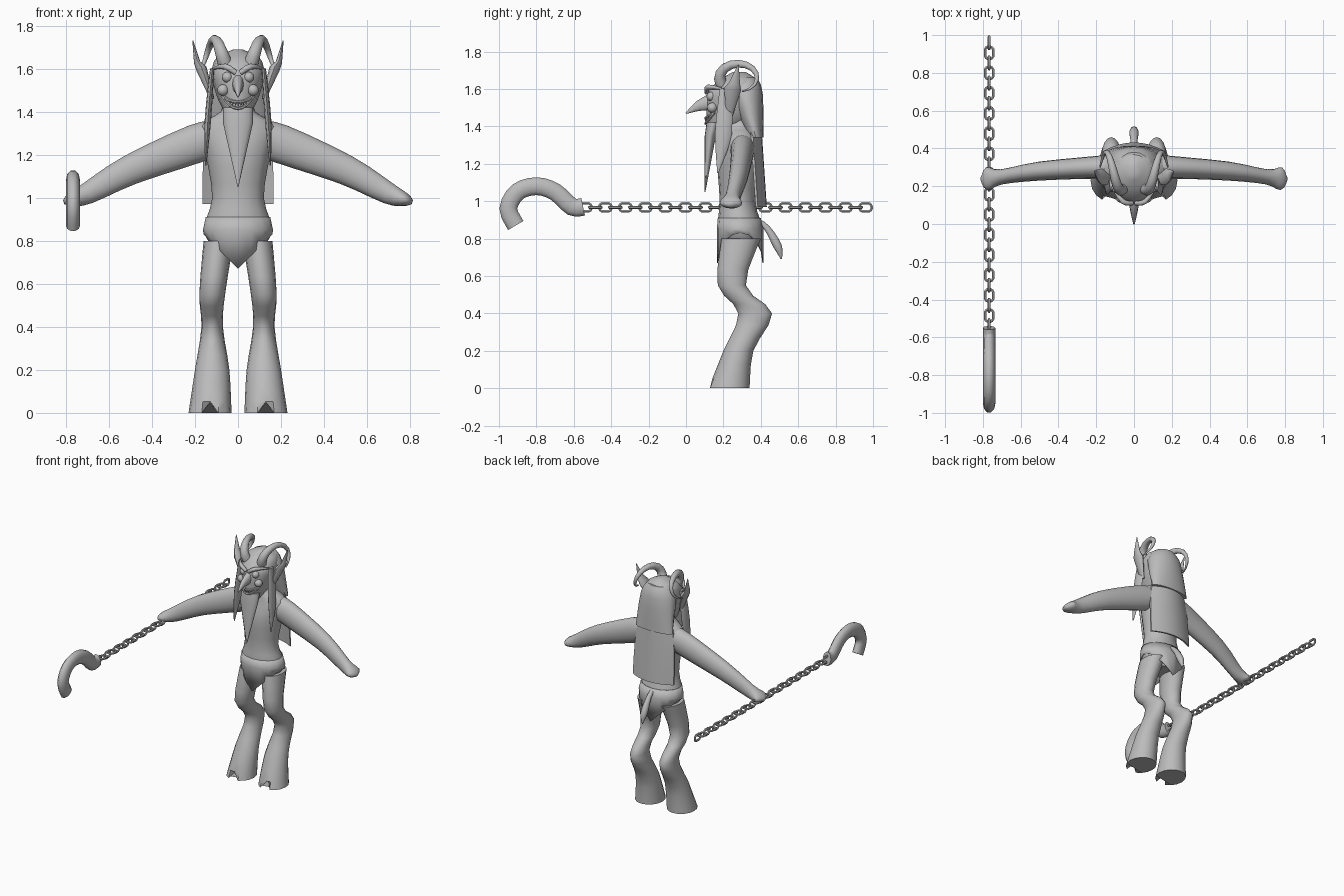
import bpy, bmesh, math
from mathutils import Vector

if "Cube" in bpy.data.objects:
    bpy.data.objects.remove(bpy.data.objects["Cube"])

GREY = (0.5, 0.5, 0.5, 1)
clay = bpy.data.materials.new("clay_grey")
clay.diffuse_color = GREY
clay.use_nodes = True
clay.node_tree.nodes["Principled BSDF"].inputs["Base Color"].default_value = GREY


def finish(name, bm, mirror=False):
    """Turn a bmesh into a smooth-shaded object, optionally mirrored across x."""
    bmesh.ops.recalc_face_normals(bm, faces=bm.faces)
    mesh = bpy.data.meshes.new(name)
    bm.to_mesh(mesh)
    bm.free()
    mesh.materials.append(clay)
    obj = bpy.data.objects.new(name, mesh)
    bpy.context.collection.objects.link(obj)
    if mirror:
        obj.modifiers.new("Mirror", "MIRROR")
    bpy.ops.object.select_all(action="DESELECT")
    obj.select_set(True)
    bpy.context.view_layer.objects.active = obj
    bpy.ops.object.shade_smooth_by_angle(angle=math.radians(50))
    return obj


def smooth(keys, steps=3):
    """Pass a spline through a few key tuples and return denser tuples."""
    keys = [Vector(key) for key in keys]
    result = []
    for i in range(len(keys) - 1):
        before, start, end = keys[max(i - 1, 0)], keys[i], keys[i + 1]
        after = keys[min(i + 2, len(keys) - 1)]
        leave, arrive = (end - before) / 2, (after - start) / 2
        for step in range(steps):
            t = step / steps
            blend = t * t * (3 - 2 * t)
            result.append(start.lerp(end, blend) + leave * t * (1 - t) ** 2 - arrive * t * t * (1 - t))
    return [tuple(point) for point in result + keys[-1:]]


def ring(center, across, up, sides):
    angles = [math.tau * i / sides for i in range(sides)]
    return [center + across * math.cos(a) + up * math.sin(a) for a in angles]


def level(z, x, half_width, front, back):
    """Horizontal elliptical ring."""
    center = Vector((x, (front + back) / 2, z))
    return ring(center, Vector((half_width, 0, 0)), Vector((0, (back - front) / 2, 0)), 16)


def loft(name, rings, mirror=False, caps=True, closed=False):
    """Skin a list of rings that have equal point counts."""
    bm = bmesh.new()
    rows = [[bm.verts.new(point) for point in points] for points in rings]
    pairs = list(zip(rows, rows[1:]))
    if closed:
        pairs.append((rows[-1], rows[0]))
    elif caps:
        bm.faces.new(rows[0])
        bm.faces.new(rows[-1])
    for low, high in pairs:
        for i in range(len(low)):
            bm.faces.new((low[i - 1], low[i], high[i], high[i - 1]))
    return finish(name, bm, mirror)


def body(name, keys, mirror=False):
    return loft(name, [level(*key) for key in smooth(keys)], mirror)


def sweep(name, path, side=(1, 0, 0), sides=10, mirror=False, closed=False):
    """Tube through (x, y, z, side radius, optional other radius)."""
    points = [Vector(key[:3]) for key in path]
    last = len(points) - 1
    rings = []
    for i, key in enumerate(path):
        if closed:
            along = points[(i + 1) % len(points)] - points[i - 1]
        else:
            along = points[min(i + 1, last)] - points[max(i - 1, 0)]
        along.normalize()
        across = Vector(side) - along * along.dot(Vector(side))
        across.normalize()
        rings.append(ring(points[i], across * key[3], along.cross(across) * key[-1], sides))
    return loft(name, rings, mirror, closed=closed)


def ball(name, center, radius):
    bm = bmesh.new()
    bmesh.ops.create_uvsphere(bm, u_segments=14, v_segments=8, radius=radius)
    bmesh.ops.translate(bm, verts=bm.verts, vec=center)
    finish(name, bm, mirror=True)


# Torso and neck
body("torso", [(.75, 0, .1, .22, .37), (.85, 0, .16, .17, .41), (1, 0, .12, .18, .37),
               (1.2, 0, .15, .17, .4), (1.33, 0, .18, .2, .39), (1.4, 0, .08, .2, .37),
               (1.46, 0, .07, .2, .36)])

# Legs with backward knees and cloven hooves
leg_keys = [(.8, .09, .07, .19, .4), (.55, .12, .06, .17, .32), (.4, .12, .05, .28, .46),
            (.2, .12, .08, .2, .36), (0, .13, .1, .12, .34)]
leg_rings = [level(*key) for key in smooth(leg_keys)]
foremost = min(leg_rings[-1], key=lambda point: point.y)
foremost += Vector((0, .05, .05))
loft("leg", leg_rings, mirror=True)

# Arms with mitten hands
arm_keys = [(.1, .3, 1.28, .07, .08), (.2, .3, 1.25, .06, .09), (.5, .28, 1.13, .05, .07),
            (.7, .25, 1.02, .04, .05), (.78, .24, .99, .06, .03), (.81, .24, .98, .01, .01)]
sweep("arm", smooth(arm_keys), side=(0, 1, 0), sides=16, mirror=True)

# Loincloth with pointed front and back flaps
hem = level(.83, 0, .16, .165, .415)
for point in hem:
    point.z -= .16 - abs(point.x)
cloth = loft("loincloth", [level(.91, 0, .15, .17, .4), level(.85, 0, .163, .165, .415), hem], caps=False)
cloth.modifiers.new("Thickness", "SOLIDIFY").thickness = .006

# Head with hooked nose, eyes, cheeks and brows
body("head", [(1.36, 0, .04, .12, .24), (1.45, 0, .09, .11, .37), (1.55, 0, .12, .11, .4),
              (1.6, 0, .12, .13, .4), (1.65, 0, .1, .18, .38), (1.69, 0, .02, .25, .32)])
sweep("nose", smooth([(0, .14, 1.53, .03, .05), (0, .07, 1.51, .02, .03), (0, 0, 1.47, .004, .004)]))
ball("eye", (.05, .135, 1.56), .025)
ball("cheek", (.07, .14, 1.5), .027)
sweep("brow", smooth([(.01, .11, 1.58, .012), (.06, .12, 1.61, .014), (.12, .2, 1.6, .004)]),
      side=(0, 0, 1), mirror=True)


# Grinning mouth
def grin(t, height, bend):
    """Point on the smile, with t from -1 to 1 between the mouth corners."""
    return Vector((.075 * t, .104 + .05 * t * t, height + bend * t * t))


for name, height, bend in (("upper_lip", 1.445, .03), ("lower_lip", 1.415, .06)):
    sweep(name, [(*grin(k / 4, height, bend), .007) for k in range(-4, 5)], side=(0, 0, 1), sides=6)
for k in range(-4, 5):
    root = grin(k / 6, 1.445, .03)
    sweep("tooth", [(*root, .006), (*(root - Vector((0, 0, .02))), .001)], sides=5)

# Long flat beard
loft("beard", [level(*key) for key in ((1.42, 0, .07, .11, .19), (1.35, 0, .07, .1, .16),
                                       (1.05, 0, .002, .1, .104))])

# Curled horns
horn = []
for k in range(13):
    t = k / 12
    turn = 5 * t - .5
    horn.append((.06 + .12 * t, .28 - .1 * math.cos(turn), 1.66 + .075 * math.sin(turn), .034 - .03 * t))
sweep("horn", horn, mirror=True)

# Pointed ears
sweep("ear", [(.12, .23, 1.46, .01, .02), (.17, .25, 1.6, .025, .045),
              (.19, .26, 1.63, .015, .03), (.21, .28, 1.73, .002)], sides=8, mirror=True)

# Hair flowing into a flat back panel and two side locks
body("hair", [(1.66, 0, .08, .25, .38), (1.58, 0, .13, .23, .41), (1.34, 0, .15, .33, .415)])
panel = []
for row in range(5):
    t = row / 4
    width = .166 - .04 * (1 - t) ** 3
    inner = [Vector((width * k / 4, .39 + .03 * t - .003 * k * k, 1.42 - .45 * t)) for k in range(-4, 5)]
    panel.append(inner + [point + Vector((0, .012, 0)) for point in reversed(inner)])
loft("hair_panel", panel)
sweep("side_lock", smooth([(.12, .21, 1.6, .01, .03), (.14, .2, 1.36, .015, .045),
                           (.15, .17, 1.15, .003, .003)]), sides=8, mirror=True)

# Tail
sweep("tail", smooth([(0, .37, .9, .015), (0, .43, .86, .017), (0, .49, .76, .024), (0, .51, .69, .003)]))

# Hook
grip_x = -.767
bend_keys = [(-.55, .97), (-.61, .97), (-.7, 1.05), (-.8, 1.08), (-.9, 1.05), (-.95, .96), (-.91, .87)]
sweep("hook", [(grip_x, y, z, .033, .05) for y, z in smooth(bend_keys)])

# Chain of alternating links sharing one mesh
oval = []
for k in range(12):
    turn = math.tau * (k + .5) / 12
    stretch = math.copysign(.014, math.sin(turn))
    oval.append((.022 * math.cos(turn), .019 * math.sin(turn) + stretch, 0, .008))
link = sweep("chain_link", oval, side=(0, 0, 1), sides=6, closed=True)
for k in range(29):
    if k:
        link = link.copy()
        bpy.context.collection.objects.link(link)
    link.location = (grip_x, .96 - .0535 * k, .967)
    link.rotation_euler.y = 0 if k % 2 else math.pi / 2
